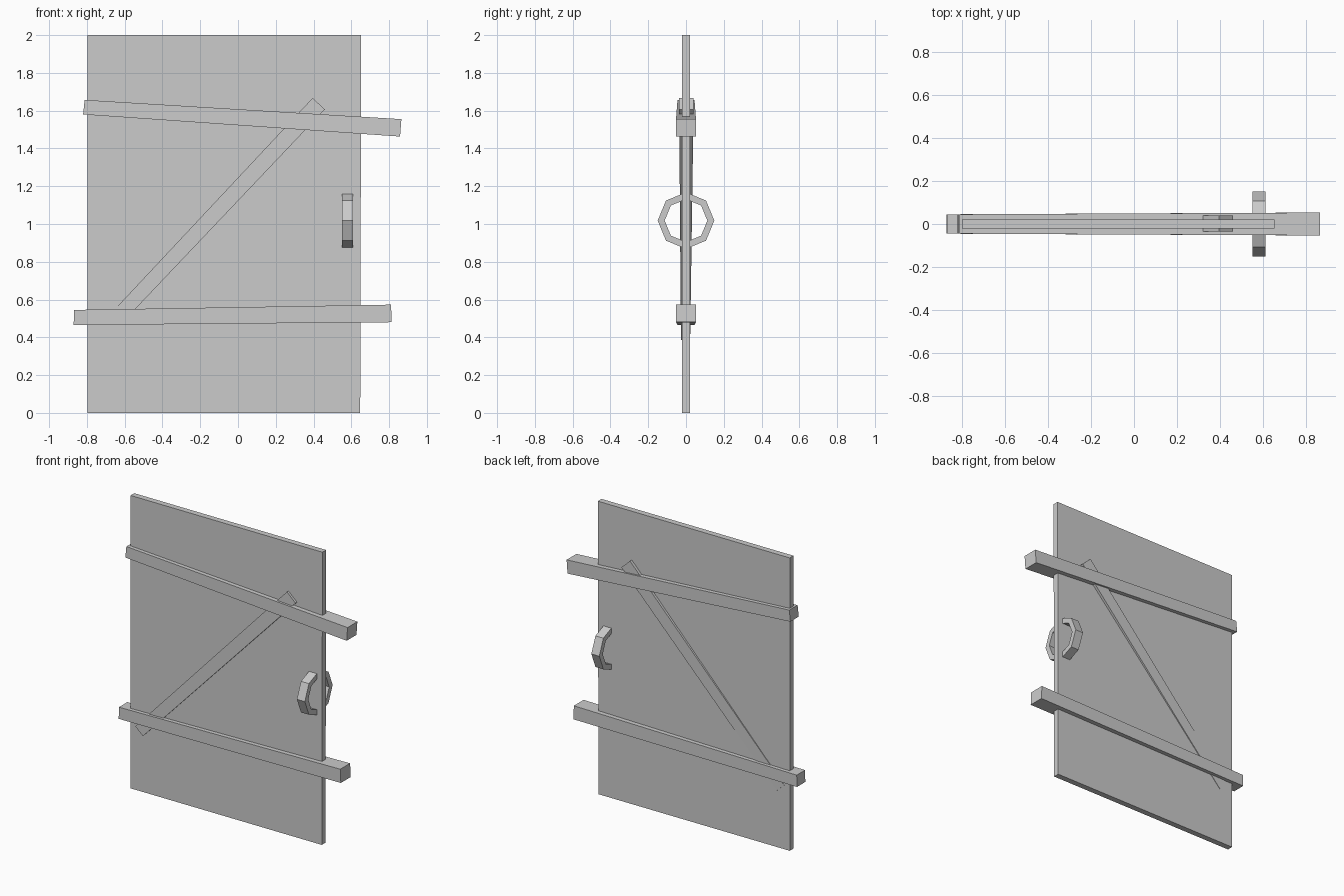
import bpy
import bmesh
from math import cos, sin, pi

if "Cube" in bpy.data.objects:
    bpy.data.objects.remove(bpy.data.objects["Cube"])

grey = bpy.data.materials.new("plain grey")
grey.use_nodes = True
colour = (0.6, 0.6, 0.6, 1)
grey.diffuse_color = colour
grey.node_tree.nodes["Principled BSDF"].inputs["Base Color"].default_value = colour


def finish(name, bm):
    bmesh.ops.recalc_face_normals(bm, faces=bm.faces)
    mesh = bpy.data.meshes.new(name)
    bm.to_mesh(mesh)
    bm.free()
    mesh.materials.append(grey)
    obj = bpy.data.objects.new(name, mesh)
    bpy.context.collection.objects.link(obj)


def plank(name, start, end, start_depth, end_depth):
    """Tapered board: two (x, z) corners and a front/back depth at each end."""
    bm = bmesh.new()
    rings = []
    for (low, high), (front, back) in ((start, start_depth), (end, end_depth)):
        section = ((low, front), (high, front), (high, back), (low, back))
        rings.append([bm.verts.new((p[0], y, p[1])) for p, y in section])
    a, b = rings
    bm.faces.new(a)
    bm.faces.new(b)
    for i in range(4):
        j = (i + 1) % 4
        bm.faces.new((a[i], a[j], b[j], b[i]))
    finish(name, bm)


def ring_handle(name, x_min, x_max, z, outer, inner, sides=8):
    """Faceted square-section ring standing across the door."""
    bm = bmesh.new()
    loops = []
    for i in range(sides):
        t = 2 * pi * i / sides
        section = ((x_min, outer), (x_max, outer), (x_max, inner), (x_min, inner))
        loops.append([bm.verts.new((x, r * cos(t), z + r * sin(t))) for x, r in section])
    for i in range(sides):
        a, b = loops[i], loops[(i + 1) % sides]
        for k in range(4):
            m = (k + 1) % 4
            bm.faces.new((a[k], a[m], b[m], b[k]))
    finish(name, bm)


# Door panel
plank("door_panel", ((-0.798, 0), (-0.798, 2)), ((0.647, 0), (0.652, 2)),
      (-0.02, 0.02), (-0.02, 0.02))

# Cross bars, slightly crooked and thicker at the latch side
plank("upper_bar", ((-0.82, 1.58), (-0.812, 1.657)), ((0.858, 1.463), (0.865, 1.555)),
      (-0.045, 0.045), (-0.053, 0.053))
plank("lower_bar", ((-0.87, 0.465), (-0.868, 0.545)), ((0.814, 0.48), (0.81, 0.573)),
      (-0.045, 0.045), (-0.053, 0.053))

# Diagonal brace, showing on both faces of the panel
plank("diagonal_brace", ((-0.70, 0.385), (-0.757, 0.437)), ((0.46, 1.607), (0.395, 1.667)),
      (-0.027, 0.022), (-0.036, 0.04))

# Handle running through the door
ring_handle("handle_ring", 0.55, 0.61, 1.018, 0.15, 0.113)
